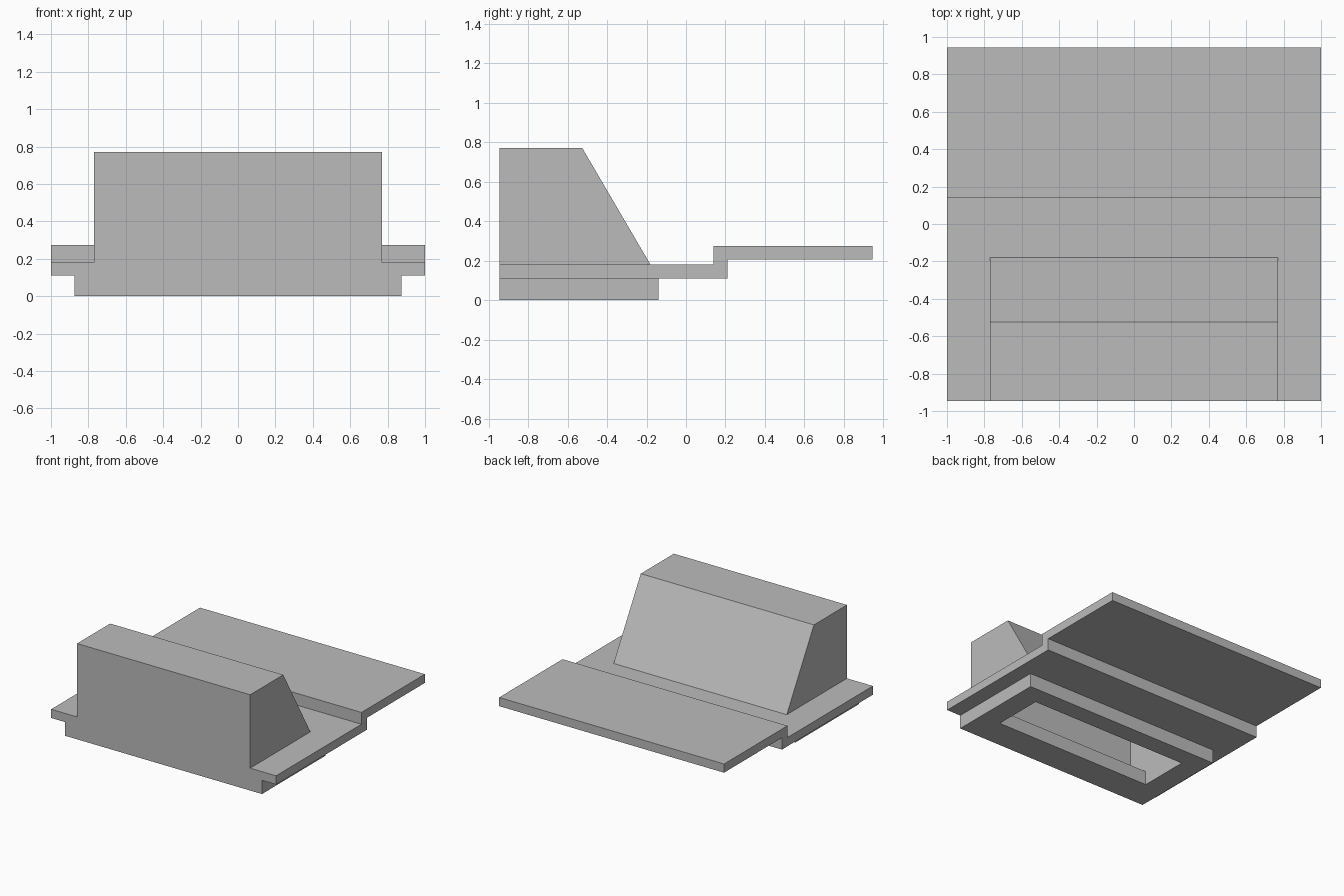
import bpy
import bmesh

cube = bpy.data.objects.get("Cube")
if cube:
    bpy.data.objects.remove(cube, do_unlink=True)

grey = bpy.data.materials.new("plain grey")
grey.use_nodes = True
colour = (0.5, 0.5, 0.5, 1)
grey.diffuse_color = colour
grey.node_tree.nodes["Principled BSDF"].inputs["Base Color"].default_value = colour


def extrude_profile(name, profile, half_width):
    """Extrude a (y, z) outline across x."""
    bm = bmesh.new()
    outline = bm.faces.new([bm.verts.new((-half_width, y, z)) for y, z in profile])
    swept = bmesh.ops.extrude_face_region(bm, geom=[outline])["geom"]
    moved = [v for v in swept if isinstance(v, bmesh.types.BMVert)]
    bmesh.ops.translate(bm, verts=moved, vec=(2 * half_width, 0, 0))
    bmesh.ops.recalc_face_normals(bm, faces=bm.faces)
    mesh = bpy.data.meshes.new(name)
    bm.to_mesh(mesh)
    bm.free()
    mesh.materials.append(grey)
    obj = bpy.data.objects.new(name, mesh)
    bpy.context.scene.collection.objects.link(obj)
    return obj


FRONT, BACK = -0.945, 0.945
DECK_LOW, DECK_TOP = 0.11, 0.18

# Stepped deck with a raised rear shelf
body = extrude_profile("stepped_body", [
    (FRONT, DECK_LOW), (0.21, DECK_LOW), (0.21, 0.205), (BACK, 0.205),
    (BACK, 0.275), (0.14, 0.275), (0.14, DECK_TOP), (FRONT, DECK_TOP)], 1.0)

# Sloped housing, rooted in the deck
housing = extrude_profile("housing", [
    (FRONT, 0.14), (-0.18, 0.14), (-0.18, DECK_TOP), (-0.525, 0.77), (FRONT, 0.77)], 0.77)

# Lower plinth, rooted in the deck
plinth = extrude_profile("plinth", [
    (FRONT, 0), (-0.14, 0), (-0.14, 0.13), (FRONT, 0.13)], 0.875)

# Hollow inside the housing, open through the plinth
hollow = extrude_profile("hollow_cutter", [
    (-0.70, -0.1), (-0.29, -0.1), (-0.29, DECK_LOW), (-0.26, DECK_LOW),
    (-0.26, DECK_TOP), (-0.565, 0.70), (-0.875, 0.70), (-0.875, DECK_LOW),
    (-0.70, DECK_LOW)], 0.70)

helpers = [(housing, "UNION"), (plinth, "UNION"), (hollow, "DIFFERENCE")]
for helper, operation in helpers:
    helper.hide_render = True
    mod = body.modifiers.new(helper.name, "BOOLEAN")
    mod.operation = operation
    mod.solver = "EXACT"
    mod.object = helper

# Bake the joined shape and drop the helpers
bpy.context.view_layer.update()
graph = bpy.context.evaluated_depsgraph_get()
joined = bpy.data.meshes.new_from_object(body.evaluated_get(graph))
body.modifiers.clear()
body.data = joined
joined.materials.clear()
joined.materials.append(grey)
for face in joined.polygons:
    face.material_index = 0
for helper, _ in helpers:
    bpy.data.objects.remove(helper, do_unlink=True)
